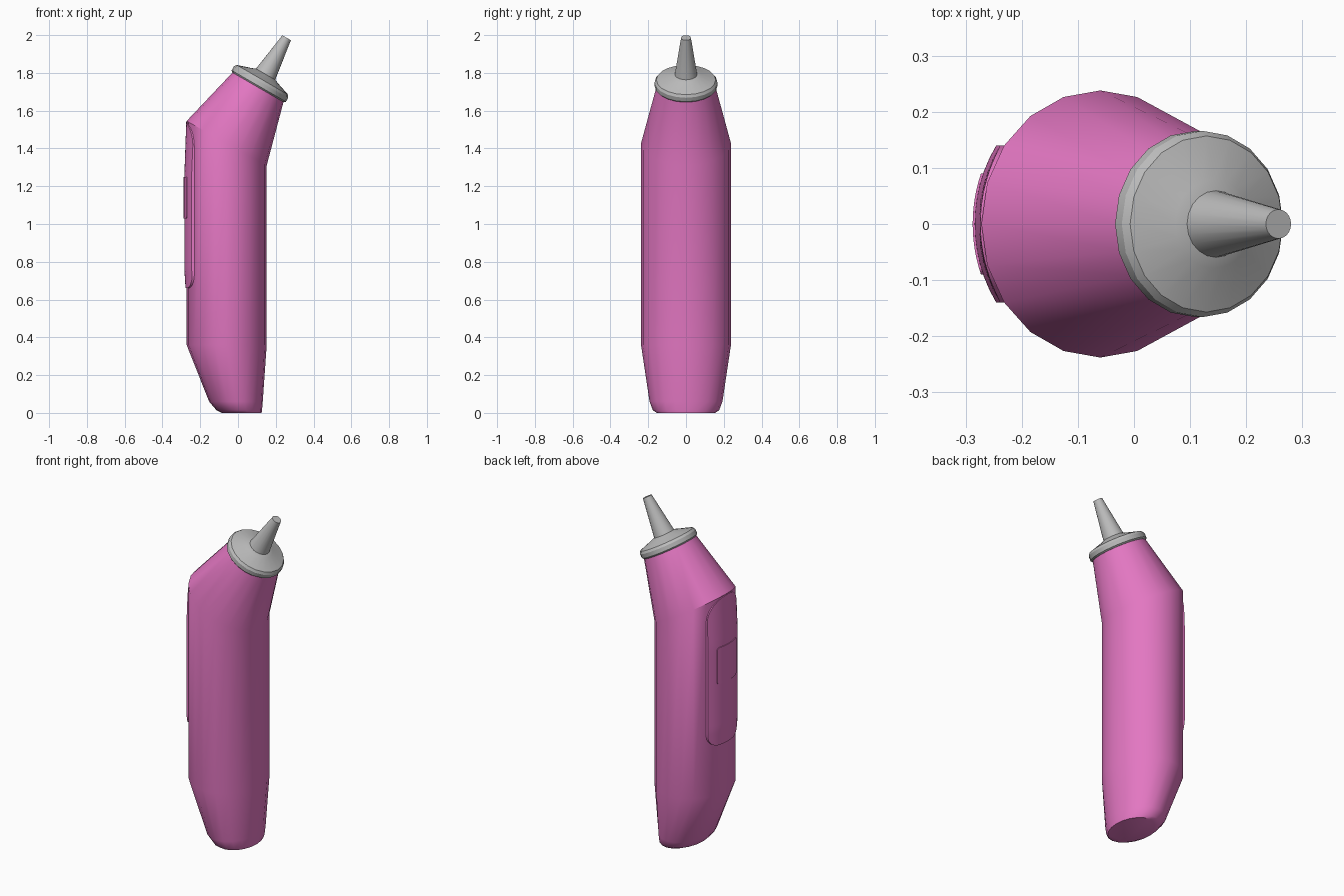
import bpy, bmesh, math
from mathutils import Matrix, Vector

cube = bpy.data.objects.get("Cube")
if cube:
    bpy.data.objects.remove(cube, do_unlink=True)

SIDES = 20
MID_X, RAD_X, RAD_Y = -0.06, 0.212, 0.238
TILT = math.radians(30)


def make_material(name, rgb):
    mat = bpy.data.materials.new(name)
    mat.use_nodes = True
    mat.diffuse_color = (*rgb, 1)
    mat.node_tree.nodes["Principled BSDF"].inputs["Base Color"].default_value = (*rgb, 1)
    return mat


pink = make_material("pink plastic", (0.767, 0.184, 0.539))
grey = make_material("light grey metal", (0.5, 0.5, 0.5))


def finish(bm, name, mat, angle=35):
    bmesh.ops.recalc_face_normals(bm, faces=bm.faces)
    mesh = bpy.data.meshes.new(name)
    bm.to_mesh(mesh)
    bm.free()
    mesh.materials.append(mat)
    obj = bpy.data.objects.new(name, mesh)
    bpy.context.collection.objects.link(obj)
    bpy.ops.object.select_all(action="DESELECT")
    obj.select_set(True)
    bpy.context.view_layer.objects.active = obj
    bpy.ops.object.shade_smooth_by_angle(angle=math.radians(angle))
    return obj


def ring(left, right, half_depth):
    """Elliptical ring given by its (x, z) end points and half depth in y."""
    a, b = Vector((left[0], 0, left[1])), Vector((right[0], 0, right[1]))
    centre, half = (a + b) / 2, (b - a) / 2
    points = []
    for i in range(SIDES):
        t = 2 * math.pi * i / SIDES
        points.append(centre + half * math.cos(t) + Vector((0, half_depth * math.sin(t), 0)))
    return points


def loft(bm, rings):
    loops = [[bm.verts.new(p) for p in r] for r in rings]
    for low, high in zip(loops, loops[1:]):
        for i in range(SIDES):
            j = (i + 1) % SIDES
            bm.faces.new((low[i], low[j], high[j], high[i]))
    bm.faces.new(loops[0])
    bm.faces.new(loops[-1])


# Handle: rounded foot, straight grip, bent neck
bm = bmesh.new()
loft(bm, [
    ring((-0.085, 0), (0.125, 0), 0.155),
    ring((-0.115, 0.015), (0.127, 0.012), 0.175),
    ring((-0.153, 0.06), (0.131, 0.06), 0.193),
    ring((MID_X - RAD_X, 0.36), (MID_X + RAD_X, 0.36), RAD_Y),
    ring((MID_X - RAD_X, 1.545), (MID_X + RAD_X, 1.31), RAD_Y),
    ring((-0.026, 1.805), (0.242, 1.65), 0.156),
])
finish(bm, "handle", pink)


# Tilted collar and nozzle, turned around one axis
def turned(name, profile, mat):
    place = Matrix.Translation((0.108, 0, 1.727)) @ Matrix.Rotation(TILT, 4, "Y")
    bm = bmesh.new()
    loft(bm, [[place @ p for p in ring((-r, h), (r, h), r)] for r, h in profile])
    finish(bm, name, mat, 30)


turned("collar", [(0.158, -0.004), (0.166, 0.004), (0.166, 0.028),
                  (0.157, 0.042), (0.079, 0.068), (0.055, 0.078)], grey)
turned("nozzle", [(0.061, 0.07), (0.058, 0.082), (0.026, 0.299)], grey)


# Curved plates that follow the grip
def plate(name, bottom, top, half_width, r_bottom, r_top, lift):
    rows, cols = 40, 12
    bm = bmesh.new()
    grid = []
    for i in range(rows + 1):
        z = bottom + (top - bottom) * (1 - math.cos(math.pi * i / rows)) / 2
        w = half_width
        for gap, r in ((z - bottom, r_bottom), (top - z, r_top)):
            if gap < r:
                w = min(w, half_width - r + math.sqrt(max(r * r - (r - gap) ** 2, 0)))
        w = max(w, 0.004)
        t = lift(z)
        row = []
        for k in range(cols + 1):
            y = w * (2 * k / cols - 1)
            x = MID_X - (RAD_X + t) * math.sqrt(1 - (y / (RAD_Y + t)) ** 2)
            row.append(bm.verts.new((x, y, z)))
        grid.append(row)
    for a, b in zip(grid, grid[1:]):
        for k in range(cols):
            bm.faces.new((a[k], a[k + 1], b[k + 1], b[k]))
    # sink the back of the plate into the grip
    back = bmesh.ops.extrude_face_region(bm, geom=bm.faces[:])["geom"]
    verts = [v for v in back if isinstance(v, bmesh.types.BMVert)]
    bmesh.ops.translate(bm, verts=verts, vec=(0.03, 0, 0))
    finish(bm, name, pink)


def panel_lift(z):
    return 0.012 - 0.010 * max(0, (z - 1.26) / 0.28) - 0.006 * max(0, (0.76 - z) / 0.1)


plate("control_panel", 0.66, 1.54, 0.14, 0.07, 0.13, panel_lift)
plate("push_button", 1.03, 1.25, 0.09, 0.015, 0.015, lambda z: 0.0155)
